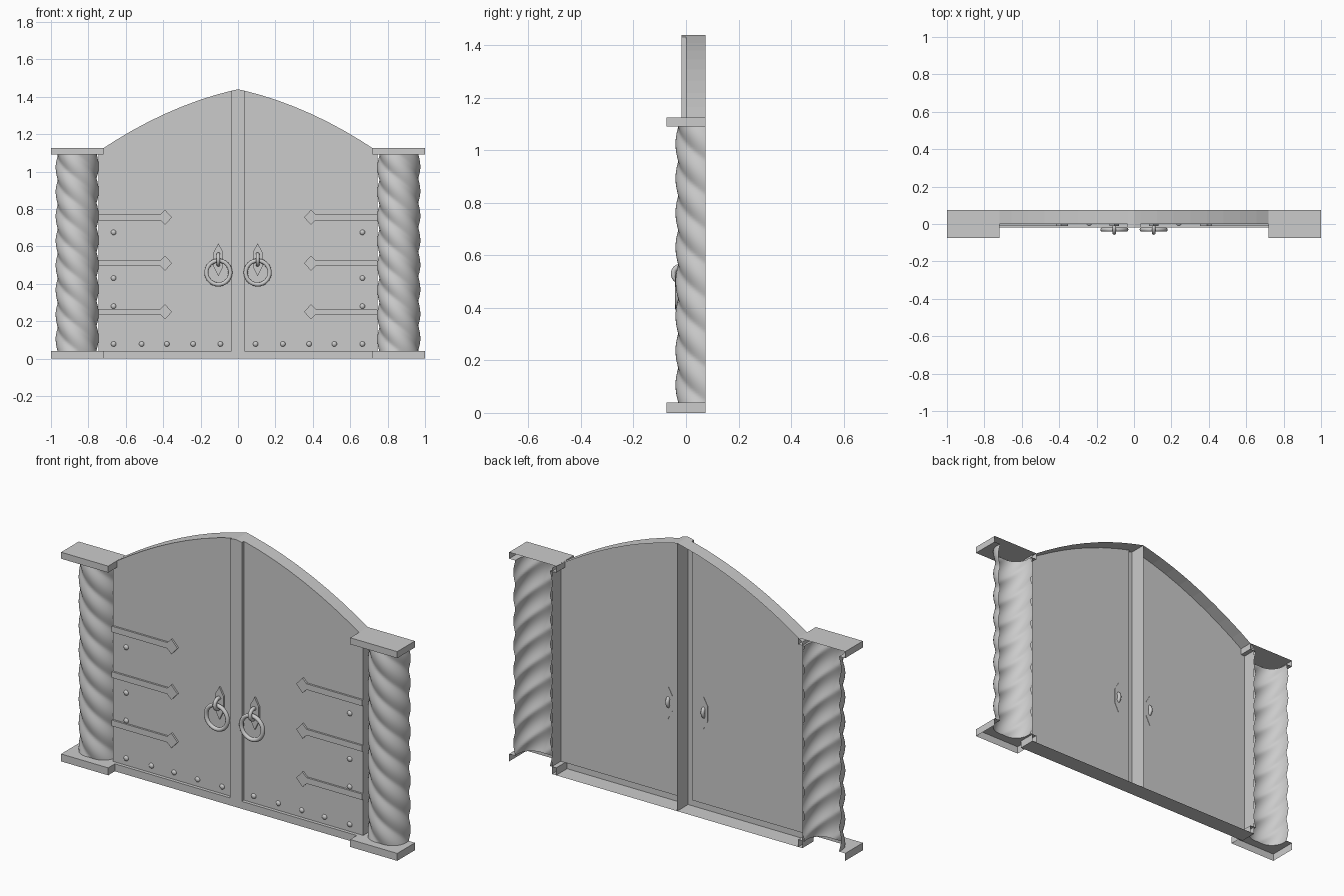
import bpy, bmesh, math
from mathutils import Matrix

if "Cube" in bpy.data.objects:
    bpy.data.objects.remove(bpy.data.objects["Cube"])

BACK, FRONT, EDGE, POST, SILL = 0.075, -0.018, 0.745, 0.035, 0.04


def finish(name, bm, mirror=True, smooth=False):
    bmesh.ops.remove_doubles(bm, verts=bm.verts, dist=1e-5)
    bmesh.ops.recalc_face_normals(bm, faces=bm.faces)
    for f in bm.faces:
        f.smooth = smooth
    me = bpy.data.meshes.new(name)
    bm.to_mesh(me)
    bm.free()
    ob = bpy.data.objects.new(name, me)
    bpy.context.collection.objects.link(ob)
    if mirror:
        ob.modifiers.new("mirror", 'MIRROR').use_axis[0] = True
    return ob


def face(bm, pts):
    bm.faces.new([bm.verts.new(p) for p in pts])


def flat(bm, outline, y):
    """Upright face from (x, z) points."""
    face(bm, [(x, y, z) for x, z in outline])


def strip(bm, path, y0, y1):
    """Wall running front to back along (x, z) points."""
    for (xa, za), (xb, zb) in zip(path, path[1:]):
        face(bm, [(xa, y0, za), (xb, y0, zb), (xb, y1, zb), (xa, y1, za)])


def plate(bm, outline, y0, y1):
    flat(bm, outline, y0)
    flat(bm, outline, y1)
    strip(bm, outline + outline[:1], y0, y1)


def arch(x):
    return (x, 1.44 - 0.217 * x - 0.306 * x * x)


# Door leaf with its arched rim and outer side wall, open at the back
top = [arch(POST + (EDGE - POST) * i / 8) for i in range(9)]
bm = bmesh.new()
flat(bm, [(EDGE, SILL), (POST, SILL)] + top, 0)
strip(bm, top + [(EDGE, SILL)], 0, BACK)
finish("door_leaf", bm)

# Centre post and sill, one raised L-shaped frame
bm = bmesh.new()
flat(bm, [(0, 0), (EDGE, 0), (EDGE, SILL), (POST, SILL), arch(POST), arch(0)], FRONT)
strip(bm, [arch(POST), (POST, SILL), (EDGE, SILL)], FRONT, 0)
strip(bm, [arch(0), arch(POST)], FRONT, BACK)
strip(bm, [(0, 0), (EDGE, 0), (EDGE, SILL)], FRONT, BACK)
finish("post_and_sill", bm)
bm = bmesh.new()
strip(bm, [(0, 0), arch(0)], FRONT, BACK)
finish("post_web", bm, mirror=False)

# Twisted half columns, with hollow bases and caps
Z0, Z1, TURNS, SEG, ROWS = 0.04, 1.09, 2, 48, 112


def column_point(cx, i, z):
    a = math.pi * (1 + i / SEG)
    s = math.sin(2 * (a + 2 * math.pi * TURNS * (z - Z0) / (Z1 - Z0)))
    r = 0.101 + 0.014 * math.sqrt(s * s * 0.97 + 0.03)
    return (cx + r * math.cos(a), BACK + r * math.sin(a), z)


for side, cx in (("left", -0.86), ("right", 0.86)):
    bm = bmesh.new()
    rows = [[bm.verts.new(column_point(cx, i, Z0 + (Z1 - Z0) * j / ROWS))
             for i in range(SEG + 1)] for j in range(ROWS + 1)]
    for a, b in zip(rows, rows[1:]):
        for i in range(SEG):
            bm.faces.new((a[i], a[i + 1], b[i + 1], b[i]))
    finish(side + "_twisted_column", bm, mirror=False, smooth=True)

    x0, x1 = cx - 0.14, cx + 0.14
    for part, lo, hi, ring in (("base", 0, SILL, SILL), ("cap", Z1, 1.125, Z1)):
        bm = bmesh.new()
        walls = [(x0, BACK), (x0, -BACK), (x1, -BACK), (x1, BACK)]
        for (xa, ya), (xb, yb) in zip(walls, walls[1:]):
            face(bm, [(xa, ya, lo), (xb, yb, lo), (xb, yb, hi), (xa, ya, hi)])
        # plate notched around the column
        face(bm, [(x, y, ring) for x, y in walls]
             + [column_point(cx, i, ring) for i in range(SEG, -1, -1)])
        if part == "cap":
            face(bm, [(x, y, hi) for x, y in walls])
        finish(side + "_column_" + part, bm, mirror=False)

# Strap hinges with arrow tips
bm = bmesh.new()
for z in (0.755, 0.51, 0.25):
    plate(bm, [(EDGE, z - 0.016), (EDGE, z + 0.016), (0.415, z + 0.016), (0.39, z + 0.04),
               (0.353, z), (0.39, z - 0.04), (0.415, z - 0.016)], -0.01, 0)
finish("strap_hinges", bm)

# Domed rivets beside the hinges and along the bottom
bm = bmesh.new()
spots = [(0.665, z) for z in (0.675, 0.43, 0.28)]
spots += [(x, 0.078) for x in (0.094, 0.24, 0.38, 0.515, 0.665)]
for x, z in spots:
    bmesh.ops.create_uvsphere(bm, u_segments=12, v_segments=8, radius=0.014,
                              matrix=Matrix.Translation((x, 0, z)) @ Matrix.Diagonal((1, 0.7, 1, 1)))
bmesh.ops.delete(bm, geom=[v for v in bm.verts if v.co.y > 0.001], context='VERTS')
finish("rivets", bm, smooth=True)

# Handle back plates
HX = 0.105
bm = bmesh.new()
plate(bm, [(HX, 0.615), (HX + 0.025, 0.57), (HX + 0.025, 0.49), (HX, 0.44),
           (HX - 0.025, 0.49), (HX - 0.025, 0.57)], -0.01, 0.002)
finish("handle_plates", bm)


def torus(name, centre, major, minor, u, v):
    """Ring swept in the plane of axes u and v (0=x, 1=y, 2=z)."""
    w = 3 - u - v
    bm = bmesh.new()
    n, m = 32, 12

    def vert(i, j):
        a, b = 2 * math.pi * i / n, 2 * math.pi * j / m
        p = list(centre)
        r = major + minor * math.cos(b)
        p[u] += r * math.cos(a)
        p[v] += r * math.sin(a)
        p[w] += minor * math.sin(b)
        return bm.verts.new(p)
    g = [[vert(i, j) for j in range(m)] for i in range(n)]
    for i in range(n):
        for j in range(m):
            k, l = (i + 1) % n, (j + 1) % m
            bm.faces.new((g[i][j], g[k][j], g[k][l], g[i][l]))
    finish(name, bm, smooth=True)


# Pull rings and the loops that hold them
torus("pull_rings", (HX, -0.03, 0.46), 0.064, 0.011, 0, 2)
torus("ring_loops", (HX, -0.02, 0.53), 0.028, 0.01, 1, 2)
